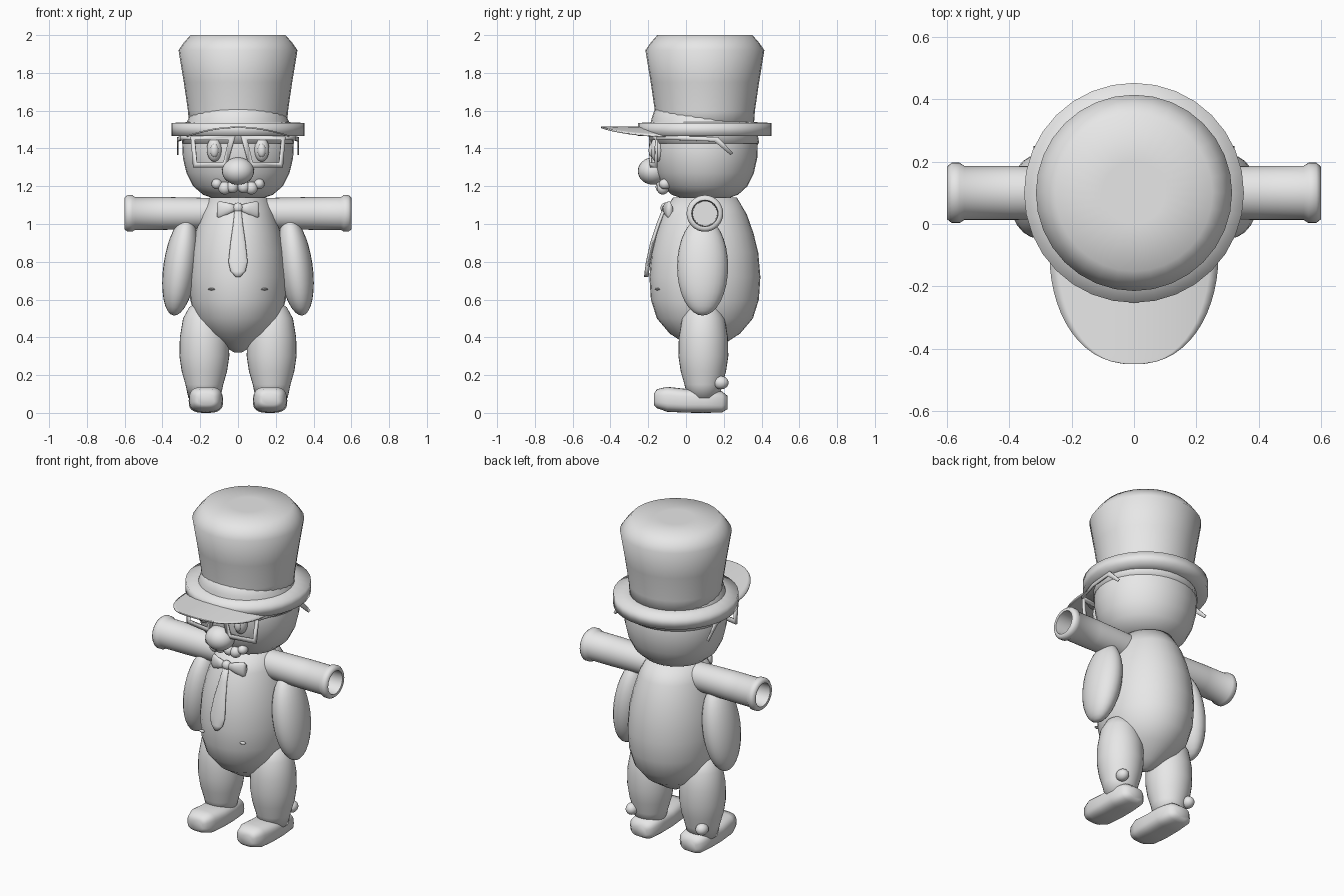
import bpy, bmesh, math
from mathutils import Vector

if "Cube" in bpy.data.objects:
    bpy.data.objects.remove(bpy.data.objects["Cube"], do_unlink=True)

grey = bpy.data.materials.new("light_grey")
grey.use_nodes = True
grey.diffuse_color = (0.8, 0.8, 0.8, 1)
grey.node_tree.nodes["Principled BSDF"].inputs["Base Color"].default_value = (0.8, 0.8, 0.8, 1)

MID = 0.1  # depth of the body axis


def finish(name, bm, angle=180, thick=0):
    bmesh.ops.recalc_face_normals(bm, faces=bm.faces)
    mesh = bpy.data.meshes.new(name)
    bm.to_mesh(mesh)
    bm.free()
    mesh.materials.append(grey)
    ob = bpy.data.objects.new(name, mesh)
    bpy.context.collection.objects.link(ob)
    if thick:
        mod = ob.modifiers.new("thickness", "SOLIDIFY")
        mod.thickness = thick
        mod.offset = 0
    bpy.ops.object.select_all(action="DESELECT")
    ob.select_set(True)
    bpy.context.view_layer.objects.active = ob
    if angle == 180:
        bpy.ops.object.shade_smooth()
    else:
        bpy.ops.object.shade_smooth_by_angle(angle=math.radians(angle))
    return ob


def loft(name, rings, axis="z", n=32, power=2, angle=180):
    """Skin rings of (t, centre_u, centre_v, radius_u, radius_v) along an axis."""
    bm = bmesh.new()
    place = {"x": lambda t, u, v: (t, u, v),
             "y": lambda t, u, v: (u, t, v),
             "z": lambda t, u, v: (u, v, t)}[axis]
    loops = []
    for t, cu, cv, ru, rv in rings:
        loop = []
        for i in range(n):
            a = math.tau * i / n
            c, s = math.cos(a), math.sin(a)
            u = cu + ru * math.copysign(abs(c) ** (2 / power), c)
            v = cv + rv * math.copysign(abs(s) ** (2 / power), s)
            loop.append(bm.verts.new(place(t, u, v)))
        loops.append(loop)
    for a, b in zip(loops, loops[1:]):
        for i in range(n):
            j = (i + 1) % n
            bm.faces.new((a[i], a[j], b[j], b[i]))
    bm.faces.new(loops[0])
    bm.faces.new(loops[-1])
    return finish(name, bm, angle)


def lathe(name, profile, x=0, y=MID, depth=1, angle=180):
    return loft(name, [(z, x, y, r, r * depth) for z, r in profile], angle=angle)


def ball(name, loc, size, tilt=0):
    bm = bmesh.new()
    bmesh.ops.create_uvsphere(bm, u_segments=24, v_segments=16, radius=1)
    bmesh.ops.scale(bm, vec=size, verts=bm.verts)
    ob = finish(name, bm)
    ob.location = loc
    ob.rotation_euler.y = tilt
    return ob


# Torso and head
lathe("torso", [(0.32, .02), (.35, .07), (.42, .165), (.5, .225), (.6, .253), (.72, .26),
                (.85, .25), (.95, .228), (1.05, .197), (1.14, .15)], depth=1.13)
lathe("head", [(1.13, .11), (1.155, .185), (1.2, .237), (1.27, .273), (1.35, .292),
               (1.43, .295), (1.5, .28)], depth=.95)

# Top hat
lathe("hat_crown", [(1.5, .258), (1.6, .265), (1.75, .287), (1.92, .315), (1.96, .287),
                    (2.0, .252), (2.0, .1)])
lathe("hat_brim", [(1.465, .26), (1.465, .353), (1.535, .353), (1.54, .25)])

# Cap under the hat, with its visor
loft("cap", [(1.425, 0, MID, .298, .288), (1.5, 0, .09, .288, .285),
             (1.56, 0, .08, .262, .262), (1.61, 0, .085, .24, .25), (1.65, 0, MID, .18, .18)])
bm = bmesh.new()
bmesh.ops.create_grid(bm, x_segments=20, y_segments=14, size=1)
for vert in bm.verts:
    a = (vert.co.y + 1) / 2 * math.pi / 2
    x = vert.co.x * .27 * max(math.cos(a), 0) ** .87
    vert.co = Vector((x, -.1 - .35 * math.sin(a), 1.512 - .65 * x * x))
bmesh.ops.remove_doubles(bm, verts=bm.verts, dist=.0005)
finish("cap_visor", bm, 40, .008)

# Nose
ball("nose", (0, -.175, 1.28), (.085, .08, .072))

# Necktie and bow
loft("necktie", [(z, 0, y, w, .012) for z, w, y in (
    (1.1, .015, -.105), (1.0, .026, -.145), (.9, .04, -.178), (.8, .051, -.2),
    (.75, .04, -.207), (.72, .012, -.21))])
ball("bow_knot", (0, -.11, 1.085), (.028, .025, .028))

for side, s in (("left", 1), ("right", -1)):
    # Open sleeve arm with a rolled cuff
    loft(side + "_arm", [(s * x, MID, 1.056, r, r) for x, r in (
        (.1, .08), (.2, .083), (.4, .087), (.545, .087), (.56, .097), (.585, .097),
        (.6, .085), (.598, .07), (.5, .066), (.35, .064))], axis="x", angle=60)

    # Hanging side flap
    ball(side + "_flap", (s * .305, .088, .775), (.09, .135, .262), -s * .14)

    # Leg, ankle bump and shoe
    lathe(side + "_leg", [(.08, .085), (.15, .1), (.22, .12), (.3, .132), (.4, .13),
                          (.5, .113), (.56, .08), (.59, .03)], x=s * .178, y=.092)
    ball(side + "_ankle_bump", (s * .24, .185, .16), (.035, .04, .035))
    loft(side + "_shoe", [(y, s * .17, z, w, h) for y, z, w, h in (
        (-.17, .072, .045, .03), (-.155, .075, .068, .05), (-.1, .072, .087, .066),
        (0, .064, .091, .063), (.1, .065, .09, .065), (.19, .058, .08, .056),
        (.22, .055, .05, .035))], axis="y", power=3)

    # Eye
    ball(side + "_eye", (s * .125, -.152, 1.395), (.04, .038, .065))
    ball(side + "_pupil", (s * .125, -.18, 1.39), (.022, .018, .036))

    # Moustache lumps
    for i, (x, z, r) in enumerate(((.03, 1.195, .032), (.07, 1.19, .034), (.112, 1.212, .028))):
        ball(f"{side}_moustache_{i + 1}", (s * x, -.13 + 1.5 * x * x, z), (r, .032, r))

    # Bow wing
    loft(side + "_bow_wing", [(s * x, y, z, .016, h) for x, y, z, h in (
        (.01, -.11, 1.085, .015), (.06, -.105, 1.08, .034), (.1, -.09, 1.075, .046),
        (.112, -.085, 1.074, .036))], axis="x", n=16)

    # Small chest stud
    ball(side + "_stud", (s * .14, -.152, .655), (.018, .014, .006))

    # Spectacle rim
    bm = bmesh.new()
    outer = [(.015, 1.465), (.25, 1.465), (.237, 1.30), (.06, 1.30)]
    inner = [(.05, 1.445), (.228, 1.445), (.217, 1.325), (.078, 1.325)]
    rims = [[bm.verts.new((s * x, -.19 + .6 * x * x, z)) for x, z in pts]
            for pts in (outer, inner)]
    for i in range(4):
        j = (i + 1) % 4
        bm.faces.new((rims[0][i], rims[0][j], rims[1][j], rims[1][i]))
    finish(side + "_spectacle_rim", bm, 30, .012)

    # Spectacle temple with a hook behind the ear
    bm = bmesh.new()
    top = [(-.155, 1.467), (.0, 1.465), (.17, 1.46), (.25, 1.375)]
    low = [(-.155, 1.445), (.0, 1.443), (.15, 1.437), (.235, 1.365)]
    rows = [[bm.verts.new((s * min(.25 + (y + .155) * .32, .318), y, z)) for y, z in pts]
            for pts in (top, low)]
    for i in range(3):
        bm.faces.new((rows[0][i], rows[0][i + 1], rows[1][i + 1], rows[1][i]))
    finish(side + "_spectacle_temple", bm, 30, .008)
